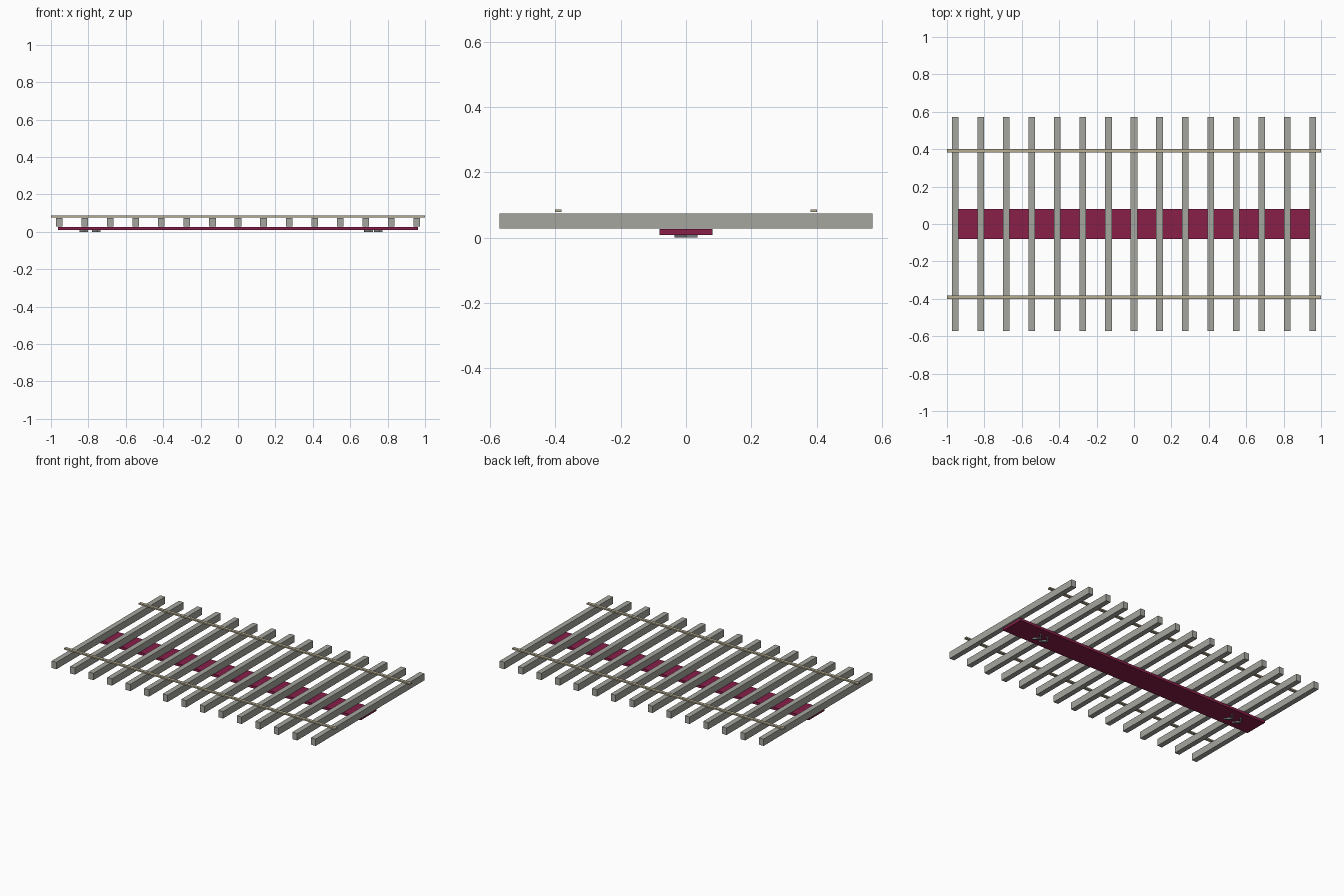
import bpy
import bmesh

cube = bpy.data.objects.get("Cube")
if cube:
    bpy.data.objects.remove(cube, do_unlink=True)


def material(name, rgb):
    mat = bpy.data.materials.new(name)
    mat.use_nodes = True
    mat.diffuse_color = (*rgb, 1)
    mat.node_tree.nodes["Principled BSDF"].inputs["Base Color"].default_value = (*rgb, 1)
    return mat


concrete = material("concrete grey", (0.38, 0.38, 0.35))
steel = material("tan steel", (0.48, 0.42, 0.29))
plum = material("plum", (0.25, 0.013, 0.066))
mark_grey = material("mark grey", (0.22, 0.24, 0.24))


def prism(name, outline, z0, z1, mat):
    """Extrude a flat outline from z0 up to z1."""
    bm = bmesh.new()
    face = bm.faces.new([bm.verts.new((x, y, z0)) for x, y in outline])
    top = bmesh.ops.extrude_face_region(bm, geom=[face])["geom"]
    moved = [v for v in top if isinstance(v, bmesh.types.BMVert)]
    bmesh.ops.translate(bm, verts=moved, vec=(0, 0, z1 - z0))
    bmesh.ops.recalc_face_normals(bm, faces=bm.faces)
    mesh = bpy.data.meshes.new(name)
    bm.to_mesh(mesh)
    bm.free()
    mesh.materials.append(mat)
    obj = bpy.data.objects.new(name, mesh)
    bpy.context.collection.objects.link(obj)
    return obj


def box(name, x, y, width, depth, z0, z1, mat):
    w, d = width / 2, depth / 2
    outline = [(x - w, y - d), (x + w, y - d), (x + w, y + d), (x - w, y + d)]
    return prism(name, outline, z0, z1, mat)


# Sleepers, evenly spaced along the track
count, end = 15, 0.955
for i in range(count):
    x = -end + 2 * end * i / (count - 1)
    box(f"sleeper_{i + 1}", x, 0, 0.035, 1.144, 0.028, 0.074, concrete)

# Thin rails, just above the sleepers
for side, y in (("front", -0.392), ("back", 0.392)):
    box(f"{side}_rail", 0, y, 2, 0.02, 0.078, 0.087, steel)

# Sign board hung below the sleepers
box("sign_board", 0, 0, 1.925, 0.162, 0.009, 0.026, plum)

# Paired chevrons on the underside of the board
half, reach, stroke = 0.035, 0.03, 0.016
for i, x in enumerate((-0.847, -0.78, 0.675, 0.727)):
    outline = [(x, 0), (x + reach, -half), (x + reach + stroke, -half),
               (x + stroke, 0), (x + reach + stroke, half), (x + reach, half)]
    prism(f"chevron_{i + 1}", outline, 0, 0.009, mark_grey)
